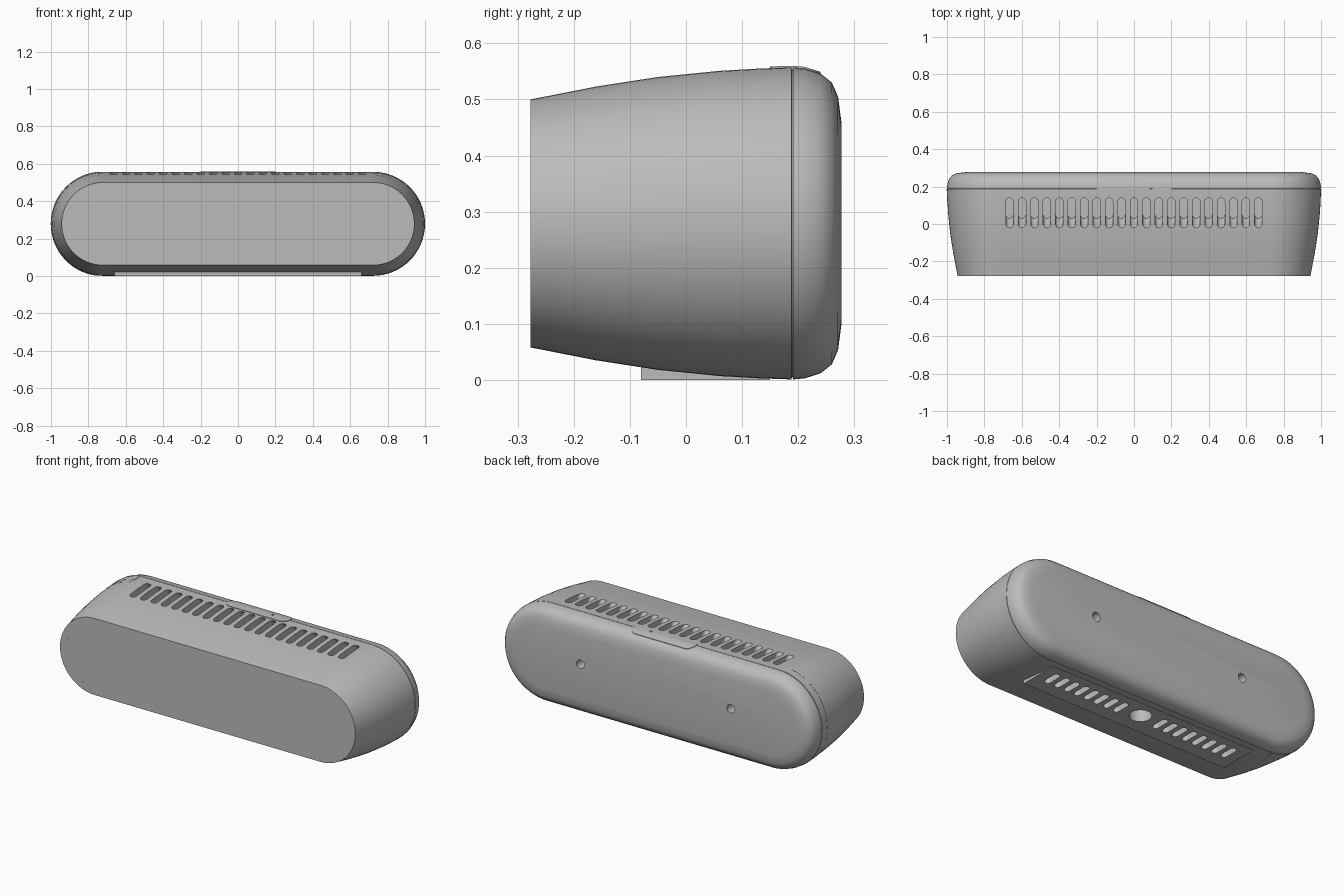
import bpy, bmesh, math
from mathutils import Vector

old = bpy.data.objects.get("Cube")
if old:
    bpy.data.objects.remove(old, do_unlink=True)

MID_Z = 0.279      # height of the body's centre line
HALF = 0.722       # half length of the straight part


def material(name, value):
    m = bpy.data.materials.new(name)
    m.use_nodes = True
    col = (value, value, value, 1)
    m.diffuse_color = col
    m.node_tree.nodes["Principled BSDF"].inputs["Base Color"].default_value = col
    return m


GREY = material("grey plastic", 0.5)


def stadium(half, r, n=32):
    """Pill outline, long axis along u."""
    pts = []
    for side in (1, -1):
        for i in range(n + 1):
            a = math.pi * (i / n - 0.5)
            pts.append((side * (half + r * math.cos(a)), side * r * math.sin(a)))
    return pts


def loft(bm, rings):
    """Skin closed rings of points and cap both ends."""
    rows = [[bm.verts.new(p) for p in ring] for ring in rings]
    for a, b in zip(rows, rows[1:]):
        for i in range(len(a)):
            j = (i + 1) % len(a)
            bm.faces.new((a[i], a[j], b[j], b[i]))
    bm.faces.new(rows[0])
    bm.faces.new(rows[-1])


def make(name, bm):
    bmesh.ops.recalc_face_normals(bm, faces=bm.faces)
    me = bpy.data.meshes.new(name)
    bm.to_mesh(me)
    bm.free()
    ob = bpy.data.objects.new(name, me)
    bpy.context.collection.objects.link(ob)
    me.materials.append(GREY)
    return ob


def upright_pill(bm, x, y, half, r, z0, z1, along_y=False, lean=0, surface=0, n=10):
    """Vertical pill prism; lean shifts it in y with depth below the surface."""
    out = stadium(half, r, n) if half else [
        (r * math.cos(k * math.tau / 32), r * math.sin(k * math.tau / 32)) for k in range(32)]
    rings = []
    for z in (z0, z1):
        dy = lean * (surface - z)
        rings.append([(x + (-v if along_y else u), y + dy + (u if along_y else v), z)
                      for u, v in out])
    loft(bm, rings)


def rod(bm, x, z, r, y0, y1, n=20):
    """Round rod along y."""
    loft(bm, [[(x + r * math.cos(k * math.tau / n), y, z + r * math.sin(k * math.tau / n))
               for k in range(n)] for y in (y0, y1)])


def box(bm, lo, hi):
    lo, hi = Vector(lo), Vector(hi)
    res = bmesh.ops.create_cube(bm, size=1)
    for v in res["verts"]:
        v.co = Vector(((lo[i] + hi[i]) / 2 + v.co[i] * (hi[i] - lo[i])) for i in range(3))


def boolean(ob, tool, mode):
    bpy.context.view_layer.objects.active = ob
    mod = ob.modifiers.new(mode.lower(), "BOOLEAN")
    mod.operation, mod.solver, mod.object = mode, "EXACT", tool
    bpy.ops.object.modifier_apply(modifier=mod.name)


def smooth(ob):
    bpy.ops.object.select_all(action="DESELECT")
    ob.select_set(True)
    bpy.context.view_layer.objects.active = ob
    bpy.ops.object.shade_smooth_by_angle(angle=math.radians(35))


# Body section: (depth, radius), with a fine seam groove before the rounded back
PROFILE = [(-0.277, 0.221), (-0.16, 0.244), (-0.05, 0.261), (0.06, 0.272), (0.13, 0.276)]
SEAM = [(0.188, 0.278), (0.1885, 0.275), (0.1905, 0.275), (0.191, 0.278)]
BACK = [(0.212, 0.276), (0.24, 0.267), (0.26, 0.251), (0.271, 0.226), (0.277, 0.18)]


def shell(name, profile, grow=0):
    bm = bmesh.new()
    loft(bm, [[(u, y, MID_Z + v) for u, v in stadium(HALF, r + grow)] for y, r in profile])
    return make(name, bm)


body = shell("body_shell", PROFILE + SEAM + BACK)

# Foot plate under the body
bm = bmesh.new()
box(bm, (-0.66, -0.08, 0), (0.66, 0.15, 0.035))
foot = make("foot_plate", bm)

# Cutter: leaning top vents, lower vents, central socket, rear screw holes
bm = bmesh.new()
for i in range(21):
    upright_pill(bm, (i - 10) * 0.0665, 0.055, 0.065, 0.02, 0.48, 0.6,
                 along_y=True, lean=0.8, surface=0.555)
for s in (1, -1):
    for i in range(8):
        upright_pill(bm, s * (0.13 + i * 0.0645), 0.05, 0.035, 0.018, -0.05, 0.08, along_y=True)
    rod(bm, s * 0.48, 0.3, 0.025, 0.2, 0.35)
upright_pill(bm, 0, 0.05, 0, 0.058, -0.05, 0.1)
cutter = make("vent_cutter", bm)
cutter.hide_render = True
for part in (body, foot):
    boolean(part, cutter, "DIFFERENCE")


def skin_patch(name, build, grow):
    """Slightly raised patch that follows the body surface."""
    patch = shell(name, PROFILE + [SEAM[0], SEAM[-1]] + BACK, grow)
    bm = bmesh.new()
    build(bm)
    tool = make(name + "_cutter", bm)
    boolean(patch, tool, "INTERSECT")
    bpy.data.objects.remove(tool, do_unlink=True)
    return patch


# Top button with a pinhole
button = skin_patch("top_button", lambda b: upright_pill(
    b, 0, 0.195, 0.155, 0.045, 0.5, 0.7, n=16), 0.003)
bm = bmesh.new()
upright_pill(bm, 0.09, 0.19, 0, 0.008, 0.53, 0.6)
pin = make("pinhole_cutter", bm)
boolean(button, pin, "DIFFERENCE")
bpy.data.objects.remove(pin, do_unlink=True)

# Stepped side cover on the right end
cover = skin_patch("side_cover", lambda b: box(
    b, (-1.2, 0.14, -0.1), (-0.76, 0.187, 0.7)), 0.0015)
cover_lip = skin_patch("side_cover_lip", lambda b: box(
    b, (-1.2, 0.108, -0.1), (-0.77, 0.138, 0.7)), 0.001)

# Fine dots around both ends of the front panel
bm = bmesh.new()
for s in (1, -1):
    for deg in (-65, -35, -17, 0, 17, 35, 65):
        a = math.radians(deg)
        rod(bm, s * (HALF + 0.185 * math.cos(a)), MID_Z + 0.185 * math.sin(a),
            0.004, -0.2775, -0.272, 8)
dots = make("front_dots", bm)

bpy.data.objects.remove(cutter, do_unlink=True)
for part in (body, foot, button, cover, cover_lip, dots):
    smooth(part)
